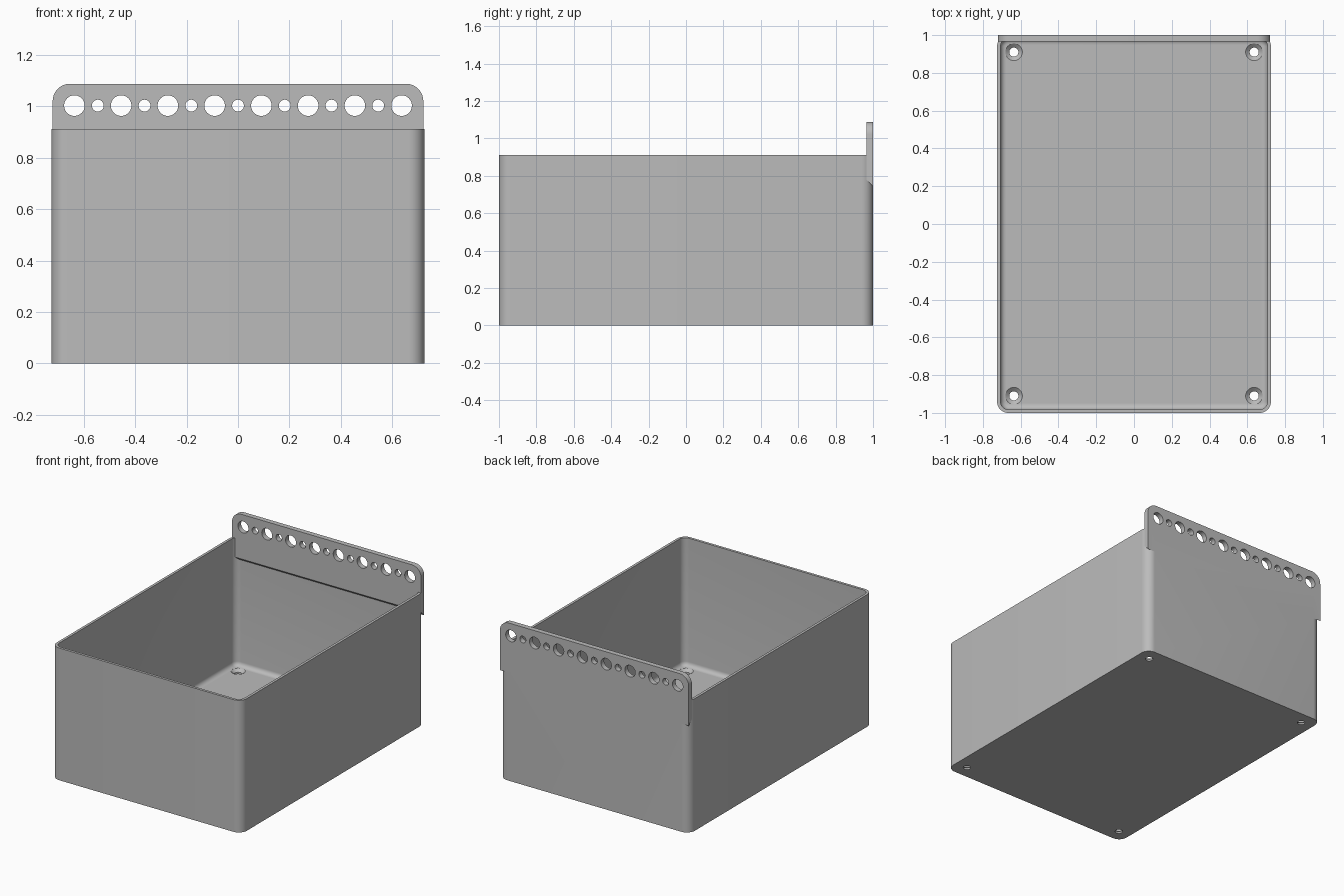
import bpy
import bmesh
from math import sin, cos, pi, radians
from mathutils import Vector

cube = bpy.data.objects.get("Cube")
if cube:
    bpy.data.objects.remove(cube, do_unlink=True)

HALF_W, HALF_L, HEIGHT = 0.725, 1.0, 0.912
WALL, FLOOR, CORNER, FILLET = 0.018, 0.03, 0.06, 0.03
PLATE_W, PLATE_TOP, PLATE_IN = 0.721, 1.088, 0.965
HOLE_Z, HOLE_PITCH = 1.003, 0.1818

grey = bpy.data.materials.new("plain grey")
grey.use_nodes = True
COLOUR = (0.5, 0.5, 0.5, 1)
grey.diffuse_color = COLOUR
grey.node_tree.nodes["Principled BSDF"].inputs["Base Color"].default_value = COLOUR


def loft(name, rings):
    """Closed solid through rings of equal point count."""
    bm = bmesh.new()
    loops = [[bm.verts.new(p) for p in ring] for ring in rings]
    n = len(loops[0])
    for a, b in zip(loops, loops[1:]):
        for i in range(n):
            j = (i + 1) % n
            bm.faces.new((a[i], a[j], b[j], b[i]))
    bm.faces.new(loops[0][::-1])
    bm.faces.new(loops[-1])
    bmesh.ops.recalc_face_normals(bm, faces=bm.faces)
    mesh = bpy.data.meshes.new(name)
    bm.to_mesh(mesh)
    bm.free()
    obj = bpy.data.objects.new(name, mesh)
    mesh.materials.append(grey)
    bpy.context.collection.objects.link(obj)
    return obj


def rounded_ring(hx, hy, r, z, steps=10):
    ring = []
    for quarter, (sx, sy) in enumerate([(1, 1), (-1, 1), (-1, -1), (1, -1)]):
        for k in range(steps + 1):
            a = (quarter + k / steps) * pi / 2
            ring.append((sx * (hx - r) + r * cos(a), sy * (hy - r) + r * sin(a), z))
    return ring


def turned(name, centre, axis, profile, sides=40):
    """Round solid along an axis from (radius, position) pairs."""
    turn = Vector((0, 0, 1)).rotation_difference(Vector(axis))
    return loft(name, [[Vector(centre) + turn @ Vector((r * cos(2 * pi * i / sides),
                        r * sin(2 * pi * i / sides), h)) for i in range(sides)]
                       for r, h in profile])


def combine(target, other, operation):
    mod = target.modifiers.new(operation.lower(), 'BOOLEAN')
    mod.operation, mod.solver, mod.object = operation, 'EXACT', other
    bpy.context.view_layer.objects.active = target
    bpy.ops.object.modifier_apply(modifier=mod.name)
    bpy.data.objects.remove(other, do_unlink=True)


# Open bin with rounded corners
bin_body = loft("storage_bin", [rounded_ring(HALF_W, HALF_L, CORNER, z) for z in (0, HEIGHT)])

# Cavity, filleted where the walls meet the floor
rings = []
for k in range(7):
    a = k / 6 * pi / 2
    inset = WALL + FILLET * (1 - sin(a))
    rings.append(rounded_ring(HALF_W - inset, HALF_L - inset, CORNER - inset,
                              FLOOR + FILLET * (1 - cos(a))))
rings.append(rounded_ring(HALF_W - WALL, HALF_L - WALL, CORNER - WALL, HEIGHT + 0.1))
combine(bin_body, loft("cavity", rings), 'DIFFERENCE')

# Hanging plate at the back: rounded top corners, sloping underside
R = 0.068
arc = [(PLATE_W - R + R * cos(k * pi / 20), PLATE_TOP - R + R * sin(k * pi / 20))
       for k in range(11)]
outline = arc + [(-x, z) for x, z in reversed(arc)]
plate = loft("hanging_plate", [
    [(x, y, z) for x, z in outline + [(-PLATE_W, low), (PLATE_W, low)]]
    for y, low in ((PLATE_IN, 0.78), (HALF_L, 0.745))])
combine(bin_body, plate, 'UNION')

# Alternating large and small hanging holes
for i in range(15):
    radius = 0.023 if i % 2 else 0.04
    centre = ((i - 7) * HOLE_PITCH / 2, PLATE_IN, HOLE_Z)
    combine(bin_body, turned("hanging_hole", centre, (0, 1, 0),
                             [(radius, -0.05), (radius, 0.1)]), 'DIFFERENCE')

# Countersunk screw holes in the floor corners
for sx in (-1, 1):
    for sy in (-1, 1):
        hole = turned("screw_hole", (sx * 0.636, sy * 0.91, 0), (0, 0, 1),
                      [(0.024, -0.05), (0.024, 0.012), (0.045, FLOOR), (0.045, 0.1)])
        combine(bin_body, hole, 'DIFFERENCE')

bpy.ops.object.select_all(action='DESELECT')
bin_body.select_set(True)
bpy.context.view_layer.objects.active = bin_body
bpy.ops.object.shade_smooth_by_angle(angle=radians(30))
